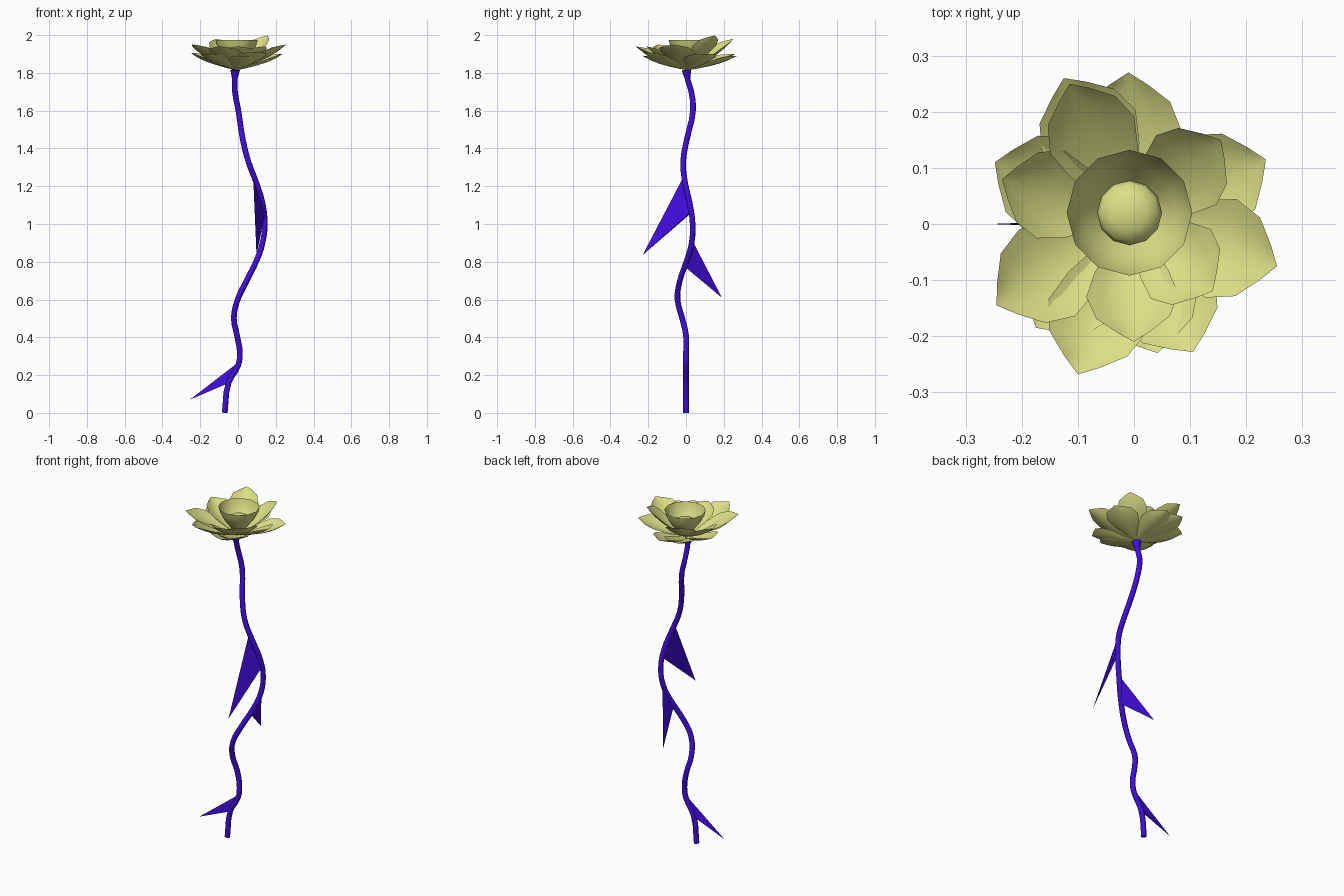
import bpy, bmesh, math
from mathutils import Vector

cube = bpy.data.objects.get("Cube")
if cube:
    bpy.data.objects.remove(cube, do_unlink=True)


def make_material(name, rgb):
    m = bpy.data.materials.new(name)
    m.use_nodes = True
    m.diffuse_color = (*rgb, 1)
    m.node_tree.nodes["Principled BSDF"].inputs["Base Color"].default_value = (*rgb, 1)
    return m


petal_yellow = make_material("petal yellow", (0.72, 0.74, 0.24))
stem_violet = make_material("stem violet", (0.05, 0.004, 0.70))


def finish(name, bm, mat, smooth=True):
    mesh = bpy.data.meshes.new(name)
    bm.to_mesh(mesh)
    bm.free()
    mesh.materials.append(mat)
    for p in mesh.polygons:
        p.use_smooth = smooth
    ob = bpy.data.objects.new(name, mesh)
    bpy.context.collection.objects.link(ob)
    return ob


# Winding stem: a round tube that flares under the flower
path = [(-.07, 0, 0), (-.05, 0, .16), (0, 0, .25), (.01, 0, .31), (-.005, 0, .41),
        (-.022, -.02, .5), (-.002, -.045, .6), (.04, -.035, .69), (.1, .005, .81),
        (.13, .03, .9), (.142, .035, 1), (.13, .02, 1.11), (.1, -.003, 1.21),
        (.055, -.015, 1.33), (.025, .005, 1.45), (.002, .037, 1.6),
        (-.016, .028, 1.7), (-.017, .008, 1.77), (-.015, .003, 1.815)]
curve = bpy.data.curves.new("stem", "CURVE")
curve.dimensions = "3D"
curve.bevel_depth = .015
curve.bevel_resolution = 2
curve.resolution_u = 3
curve.use_fill_caps = True
spline = curve.splines.new("BEZIER")
spline.bezier_points.add(len(path) - 1)
for bp, co in zip(spline.bezier_points, path):
    bp.co = co
    bp.handle_left_type = bp.handle_right_type = "AUTO"
spline.bezier_points[-1].radius = 1.7
curve.materials.append(stem_violet)
stem = bpy.data.objects.new("stem", curve)
bpy.context.collection.objects.link(stem)
bpy.context.view_layer.objects.active = stem
stem.select_set(True)
bpy.ops.object.convert(target="MESH")
bpy.ops.object.shade_smooth_by_angle(angle=math.radians(50))
stem.select_set(False)


# Thorn leaves: thin wedges running from the stem down to a point
def thorn(name, top, bottom, tip):
    top, bottom, tip = map(Vector, (top, bottom, tip))
    side = (top - tip).cross(bottom - tip).normalized() * .008
    bm = bmesh.new()
    t = bm.verts.new(top)
    b1, b2 = bm.verts.new(bottom + side), bm.verts.new(bottom - side)
    p = bm.verts.new(tip)
    for f in ((t, b1, p), (t, p, b2), (b1, b2, p), (t, b2, b1)):
        bm.faces.new(f)
    bmesh.ops.recalc_face_normals(bm, faces=bm.faces)
    finish(name, bm, stem_violet, False)


thorn("lower_thorn", (.005, 0, .27), (-.045, 0, .16), (-.255, 0, .07))
thorn("front_thorn", (.08, -.008, 1.26), (.137, .025, 1.06), (.098, -.23, .835))
thorn("back_thorn", (.13, .035, .91), (.09, 0, .77), (.018, .19, .61))

# Petals: cupped sheets with a blunt pointed outline
outline = [(0, .1), (.2, .4), (.42, .8), (.62, 1), (.8, .8), (.92, .36), (1, 0)]
root = Vector((-.008, .008, 1.815))


def petal(name, tip, half_width, cup):
    tip = Vector(tip)
    out = Vector((tip.x - root.x, tip.y - root.y, 0))
    across = Vector((-out.y, out.x, 0)).normalized()
    rise = tip.z - root.z
    bm = bmesh.new()
    rows = []
    for t, w in outline:
        mid = root + out * t + Vector((0, 0, rise * t ** 1.15))
        if w == 0:
            rows.append([bm.verts.new(mid)])
            continue
        row = []
        for i in range(-3, 4):
            s = i / 3
            lift = Vector((0, 0, cup * w * (s * s - .35)))
            row.append(bm.verts.new(mid + across * (s * w * half_width) + lift))
        rows.append(row)
    for a, b in zip(rows, rows[1:]):
        for i in range(6):
            if len(b) == 1:
                bm.faces.new((a[i + 1], a[i], b[0]))
            else:
                bm.faces.new((a[i + 1], a[i], b[i], b[i + 1]))
    bmesh.ops.recalc_face_normals(bm, faces=bm.faces)
    if sum(f.normal.z for f in bm.faces) < 0:
        bmesh.ops.reverse_faces(bm, faces=bm.faces)
    finish(name, bm, petal_yellow)


lower = [(-.01, .27, 1.89), (-.125, .26, 1.90), (-.248, .11, 1.905), (.235, .115, 1.90),
         (.255, -.075, 1.95), (.105, -.228, 1.91), (.042, -.23, 1.89), (-.1, -.268, 1.94),
         (-.245, -.145, 1.95), (-.175, -.185, 1.90)]
upper = [(-.115, .25, 1.98), (.155, .15, 1.998), (-.235, .08, 1.95),
         (0, -.21, 1.94), (.14, -.12, 1.94)]
for n, tip in enumerate(lower):
    petal(f"lower_petal_{n + 1}", tip, .092, .03)
for n, tip in enumerate(upper):
    petal(f"upper_petal_{n + 1}", tip, .082, .035)


# Flower centre: an open cup with a low rounded middle
def lathe(name, profile, sides):
    bm = bmesh.new()
    rings = []
    for r, z in profile:
        rings.append([bm.verts.new((root.x + r * math.cos(a), root.y + .012 + r * math.sin(a), z))
                      for a in (math.tau * k / sides for k in range(sides))])
    for a, b in zip(rings, rings[1:]):
        for k in range(sides):
            j = (k + 1) % sides
            bm.faces.new((a[k], a[j], b[j], b[k]))
    bm.faces.new(rings[-1])
    bmesh.ops.recalc_face_normals(bm, faces=bm.faces)
    finish(name, bm, petal_yellow)


lathe("centre_cup", [(.112, 1.975), (.104, 1.945), (.085, 1.91), (.055, 1.87), (.02, 1.825)], 12)
lathe("centre_middle", [(.035, 1.86), (.058, 1.90), (.052, 1.915), (.032, 1.926), (.01, 1.93)], 12)
